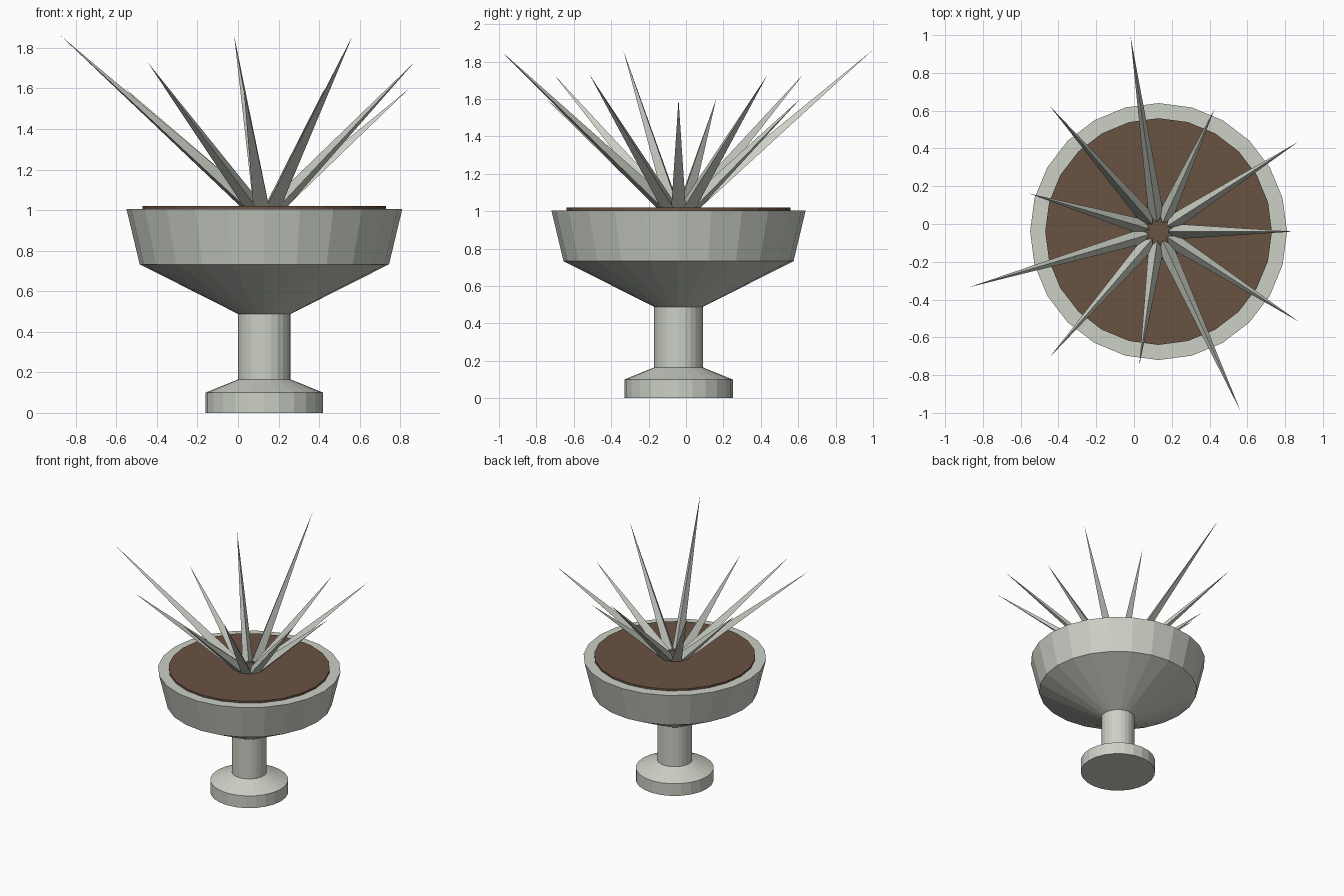
import bpy, bmesh, math
from mathutils import Vector

if "Cube" in bpy.data.objects:
    bpy.data.objects.remove(bpy.data.objects["Cube"])

CX, CY = 0.13, -0.04   # axis of the planter
SIDES = 24


def material(name, rgb):
    m = bpy.data.materials.new(name)
    m.diffuse_color = (*rgb, 1)
    m.use_nodes = True
    m.node_tree.nodes["Principled BSDF"].inputs["Base Color"].default_value = m.diffuse_color
    return m


stone = material("pale_grey_green", (0.60, 0.63, 0.56))
earth = material("soil_brown", (0.138, 0.084, 0.053))


def make_object(name, bm, mat):
    bmesh.ops.recalc_face_normals(bm, faces=bm.faces)
    mesh = bpy.data.meshes.new(name)
    bm.to_mesh(mesh)
    bm.free()
    mesh.materials.append(mat)
    obj = bpy.data.objects.new(name, mesh)
    obj.location = (CX, CY, 0)
    bpy.context.collection.objects.link(obj)
    return obj


def lathe(name, profile, mat):
    """Closed faceted solid from (radius, height) points, bottom to top."""
    bm = bmesh.new()
    rings = []
    for r, z in profile:
        rings.append([bm.verts.new((r * math.cos(math.tau * i / SIDES),
                                    r * math.sin(math.tau * i / SIDES), z))
                      for i in range(SIDES)])
    for a, b in zip(rings, rings[1:]):
        for i in range(SIDES):
            j = (i + 1) % SIDES
            bm.faces.new((a[i], a[j], b[j], b[i]))
    bm.faces.new(rings[0])
    bm.faces.new(rings[-1])
    return make_object(name, bm, mat)


def spike(name, angle, tip_r, tip_z, base_r=0.08, base_z=1.02, size=0.046):
    """Three-sided spike with its ridge on top and a flat underside."""
    out = Vector((math.cos(angle), math.sin(angle), 0))
    side = Vector((-out.y, out.x, 0))
    base = out * base_r + Vector((0, 0, base_z))
    tip = out * tip_r + Vector((0, 0, tip_z))
    up = (tip - base).normalized().cross(side)
    if up.z < 0:
        up.negate()
    bm = bmesh.new()
    ring = []
    for k in range(3):
        t = math.tau * k / 3
        ring.append(bm.verts.new(base + size * (up * math.cos(t) + side * math.sin(t))))
    top = bm.verts.new(tip)
    bm.faces.new(ring)
    for k in range(3):
        bm.faces.new((ring[k], ring[(k + 1) % 3], top))
    return make_object(name, bm, stone)


# Pedestal: foot, sloped shoulder and column
lathe("pedestal", [(0.29, 0), (0.29, 0.10), (0.13, 0.165), (0.13, 0.49)], stone)

# Bowl: flared underside and slightly leaning wall
lathe("bowl", [(0.13, 0.488), (0.615, 0.733), (0.68, 1.005)], stone)

# Soil disc
lathe("soil", [(0.60, 0.99), (0.60, 1.02)], earth)

# Ring of spiky leaves in three repeating lengths
LENGTHS = [(1.047, 1.86), (0.88, 1.73), (0.715, 1.60)]
for i in range(1, 12):
    r, z = LENGTHS[i % 3]
    spike(f"leaf_{i}", math.tau * i / 11, r, z)
